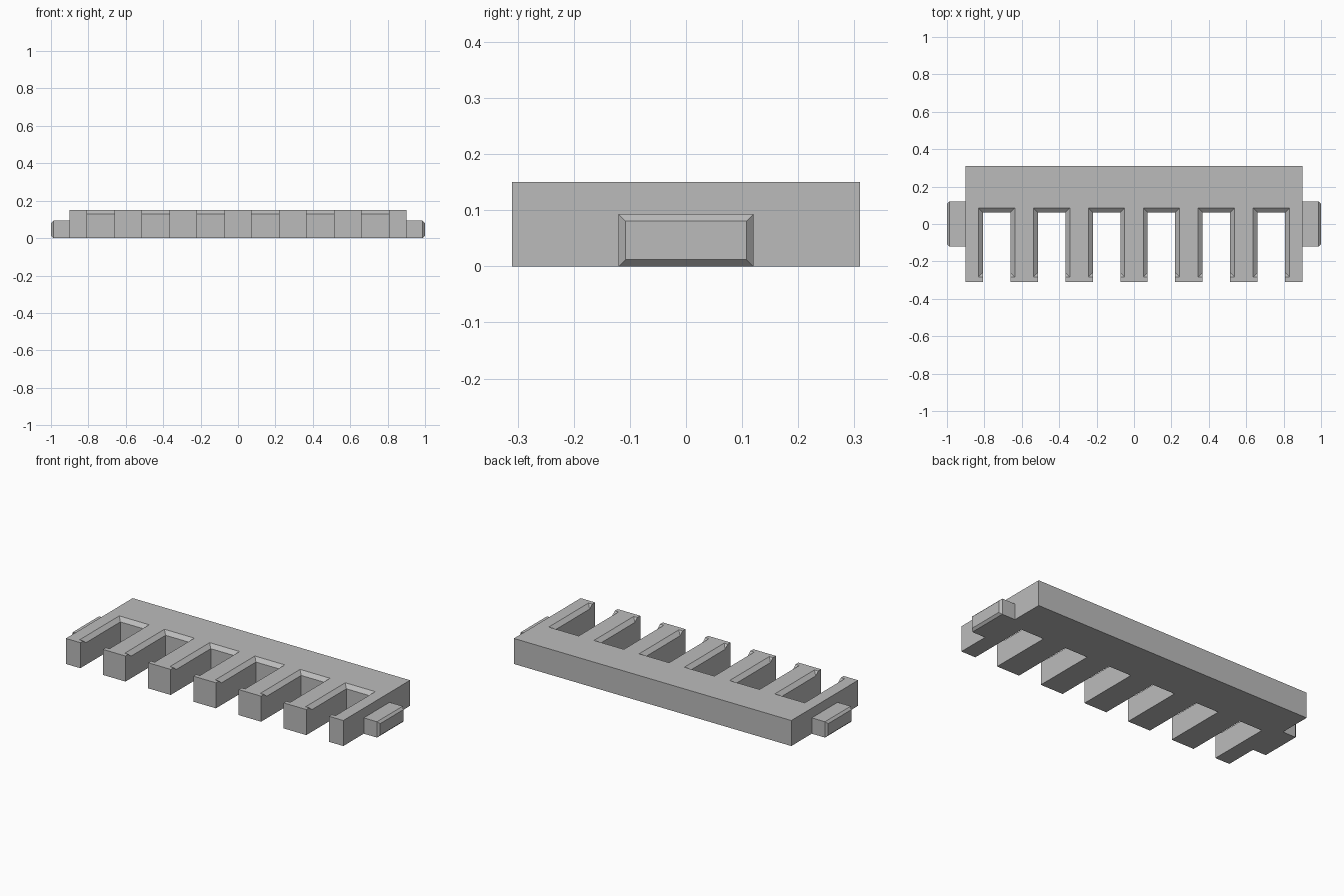
import bpy, bmesh

cube = bpy.data.objects.get("Cube")
if cube:
    bpy.data.objects.remove(cube)

LENGTH, DEPTH, HEIGHT = 1.804, 0.62, 0.15
SLOTS, PITCH, SLOT_HALF = 6, 0.294, 0.0735
SLOT_BACK, LIP_FRONT = 0.062, -0.259
LIP_Z, LIP = 0.13, 0.024

grey = bpy.data.materials.new("plain_grey")
grey.use_nodes = True
colour = (0.5, 0.5, 0.5, 1)
grey.diffuse_color = colour
grey.node_tree.nodes["Principled BSDF"].inputs["Base Color"].default_value = colour


def add_block(bm, low, high, flare=0):
    """Box between two corners; flare widens its top on every side."""
    corners = []
    for z, f in ((low[2], 0), (high[2], flare)):
        x0, x1, y0, y1 = low[0] - f, high[0] + f, low[1] - f, high[1] + f
        corners.append([bm.verts.new((x, y, z))
                        for x, y in ((x0, y0), (x1, y0), (x1, y1), (x0, y1))])
    bottom, top = corners
    bm.faces.new(bottom[::-1])
    bm.faces.new(top)
    for i in range(4):
        j = (i + 1) % 4
        bm.faces.new((bottom[i], bottom[j], top[j], top[i]))


def make_object(name, bm):
    bm.normal_update()
    mesh = bpy.data.meshes.new(name)
    bm.to_mesh(mesh)
    bm.free()
    mesh.materials.append(grey)
    obj = bpy.data.objects.new(name, mesh)
    bpy.context.collection.objects.link(obj)
    return obj


# Slotted bar
bm = bmesh.new()
add_block(bm, (-LENGTH / 2, -DEPTH / 2, 0), (LENGTH / 2, DEPTH / 2, HEIGHT))
bar = make_object("slotted_bar", bm)

# Cutters: through slots open at the front, and the sloped lips above them
slots, lips = bmesh.new(), bmesh.new()
for i in range(SLOTS):
    x = (i - (SLOTS - 1) / 2) * PITCH
    add_block(slots, (x - SLOT_HALF, -DEPTH, -0.1), (x + SLOT_HALF, SLOT_BACK, 0.3))
    add_block(lips, (x - SLOT_HALF, LIP_FRONT, LIP_Z),
              (x + SLOT_HALF, SLOT_BACK, 2 * HEIGHT - LIP_Z), flare=2 * LIP)

cutters = [make_object("slot_cutter", slots), make_object("lip_cutter", lips)]
for cutter in cutters:
    cutter.hide_render = True
    cut = bar.modifiers.new(cutter.name, 'BOOLEAN')
    cut.operation, cut.solver, cut.object = 'DIFFERENCE', 'EXACT', cutter

# Bake the cuts, then discard the cutters
graph = bpy.context.evaluated_depsgraph_get()
cut_mesh = bpy.data.meshes.new_from_object(bar.evaluated_get(graph))
bar.modifiers.clear()
bar.data = cut_mesh
bar.data.materials.clear()
bar.data.materials.append(grey)
for cutter in cutters:
    bpy.data.objects.remove(cutter)

# End tabs with a chamfered outer face
for name, side in (("left_tab", 1), ("right_tab", -1)):
    bm = bmesh.new()
    x0, x1 = sorted((side * 0.89, side))
    add_block(bm, (x0, -0.12, 0), (x1, 0.12, 0.093))
    rim = [e for e in bm.edges if all(abs(v.co.x) > 0.95 for v in e.verts)]
    bmesh.ops.bevel(bm, geom=rim, offset=0.0125, segments=1, affect='EDGES')
    make_object(name, bm)
